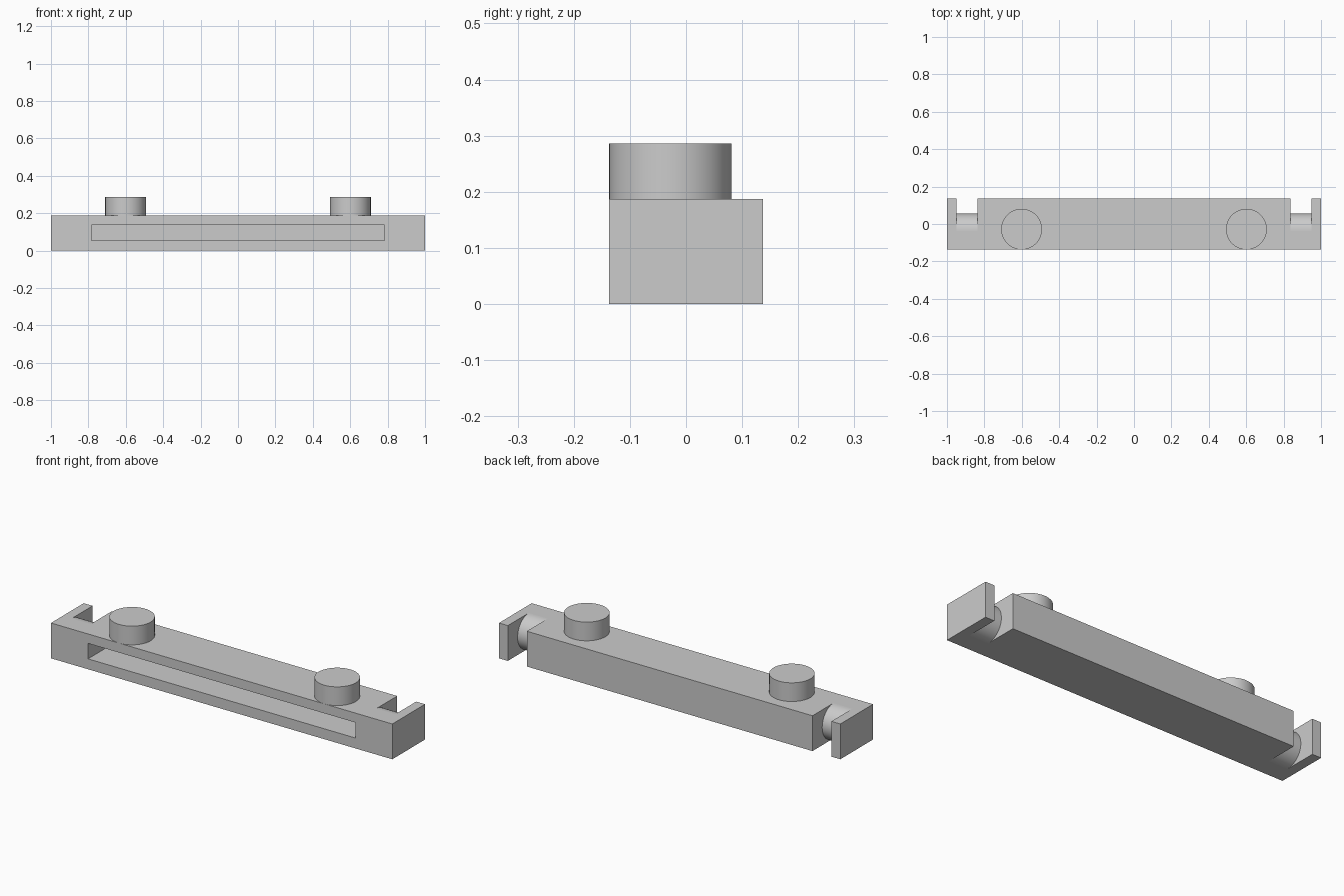
import bpy, bmesh, math
from mathutils import Vector

if "Cube" in bpy.data.objects:
    bpy.data.objects.remove(bpy.data.objects["Cube"])

HALF_Y, TOP = 0.137, 0.187
AXLE_Y, AXLE_R = -0.038, TOP / 2

grey = bpy.data.materials.new("light grey")
grey.use_nodes = True
grey.diffuse_color = (0.6, 0.6, 0.6, 1)
grey.node_tree.nodes["Principled BSDF"].inputs["Base Color"].default_value = (0.6, 0.6, 0.6, 1)


def prism(name, outline, x0, x1):
    """Extrude a (y, z) outline along x."""
    bm = bmesh.new()
    face = bm.faces.new([bm.verts.new((x0, y, z)) for y, z in outline])
    ext = bmesh.ops.extrude_face_region(bm, geom=[face])
    moved = [g for g in ext["geom"] if isinstance(g, bmesh.types.BMVert)]
    bmesh.ops.translate(bm, verts=moved, vec=Vector((x1 - x0, 0, 0)))
    bmesh.ops.recalc_face_normals(bm, faces=bm.faces)
    mesh = bpy.data.meshes.new(name)
    bm.to_mesh(mesh)
    bm.free()
    mesh.materials.append(grey)
    obj = bpy.data.objects.new(name, mesh)
    bpy.context.collection.objects.link(obj)
    return obj


def rect(y0, y1, z0, z1):
    return [(y0, z0), (y1, z0), (y1, z1), (y0, z1)]


def cut(target, cutter):
    mod = target.modifiers.new("cut", 'BOOLEAN')
    mod.operation, mod.solver, mod.object = 'DIFFERENCE', 'EXACT', cutter
    bpy.context.view_layer.objects.active = target
    bpy.ops.object.modifier_apply(modifier=mod.name)
    bpy.data.objects.remove(cutter)


# Main bar with a long blind slot in the front
body = prism("body", rect(-HALF_Y, HALF_Y, 0, TOP), -1, 1)
cut(body, prism("slot_cutter", rect(-0.2, 0.08, 0.055, 0.137), -0.783, 0.783))

# End notches, each leaving a rounded axle at its inner end
STEPS = 32
arc = []
for i in range(STEPS + 1):
    a = math.pi * (0.5 - i / STEPS)
    arc.append((AXLE_Y + AXLE_R * math.cos(a), AXLE_R + AXLE_R * math.sin(a)))
notch = [(AXLE_Y, -0.02), (0.2, -0.02), (0.2, 0.22), (AXLE_Y, 0.22)] + arc
for side in (-1, 1):
    cut(body, prism("notch_cutter", notch, *sorted((side * 0.837, side * 0.948))))

# Smooth only the rounded axle faces
for p in body.data.polygons:
    p.use_smooth = max(abs(c) for c in p.normal) < 0.9999

# Round pegs on top
for name, side in (("right_peg", -1), ("left_peg", 1)):
    bpy.ops.mesh.primitive_cylinder_add(vertices=64, radius=0.109, depth=0.109,
                                        location=(side * 0.601, -0.028, 0.2315))
    peg = bpy.context.object
    peg.name = name
    peg.data.materials.append(grey)
    bpy.ops.object.shade_smooth_by_angle(angle=math.radians(30))
